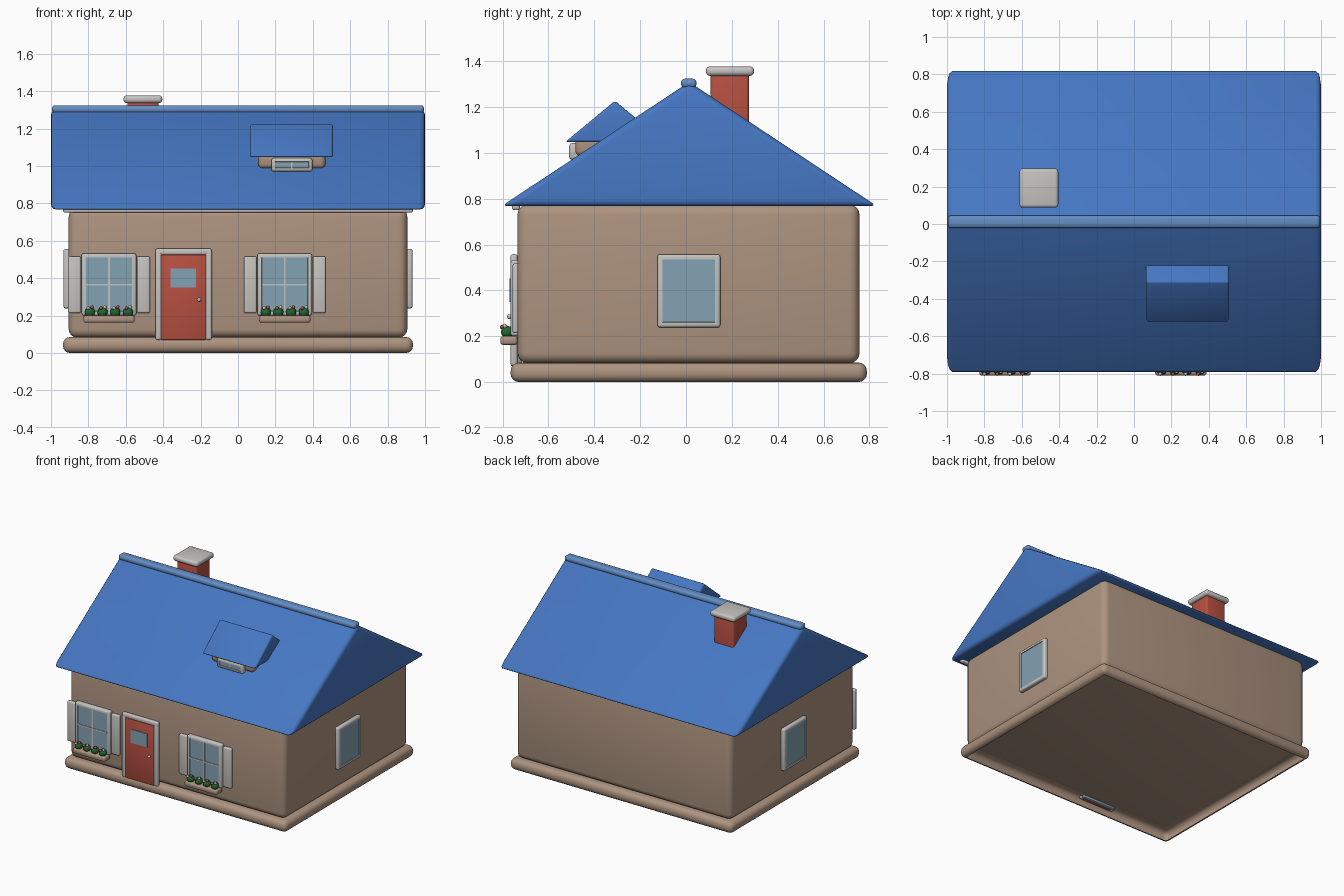
import bpy, bmesh, math
from mathutils import Vector

if "Cube" in bpy.data.objects:
    bpy.data.objects.remove(bpy.data.objects["Cube"])


def material(name, rgb):
    m = bpy.data.materials.new(name)
    m.diffuse_color = (*rgb, 1)
    m.use_nodes = True
    m.node_tree.nodes["Principled BSDF"].inputs["Base Color"].default_value = m.diffuse_color
    return m


TAN = material("tan wall", (0.42, 0.295, 0.215))
BLUE = material("roof blue", (0.06, 0.183, 0.54))
PALE_BLUE = material("ridge blue", (0.125, 0.27, 0.56))
WHITE = material("trim grey", (0.56, 0.55, 0.53))
GLASS = material("glass", (0.23, 0.36, 0.45))
RED = material("brick red", (0.47, 0.08, 0.052))
GREEN = material("leaf green", (0.017, 0.14, 0.032))


def finish(name, bm, *mats):
    mesh = bpy.data.meshes.new(name)
    bmesh.ops.recalc_face_normals(bm, faces=bm.faces[:])
    bm.to_mesh(mesh)
    bm.free()
    ob = bpy.data.objects.new(name, mesh)
    bpy.context.collection.objects.link(ob)
    for m in mats:
        mesh.materials.append(m)
    bpy.ops.object.select_all(action='DESELECT')
    bpy.context.view_layer.objects.active = ob
    ob.select_set(True)
    bpy.ops.object.shade_smooth_by_angle(angle=math.radians(60))
    return ob


def box_bm(x, y, z, r=0.0, seg=3):
    """Rounded box from (min, max) ranges."""
    bm = bmesh.new()
    bmesh.ops.create_cube(bm, size=1)
    for v in bm.verts:
        v.co = Vector([(a + b) / 2 + c * (b - a) for c, (a, b) in zip(v.co, (x, y, z))])
    if r:
        bmesh.ops.bevel(bm, geom=bm.edges[:], offset=r, segments=seg, profile=0.5, affect='EDGES')
    bm.normal_update()
    return bm


def box(name, x, y, z, mat, r=0.0, seg=3):
    return finish(name, box_bm(x, y, z, r, seg), mat)


def prism(name, profile, x, mat, r):
    """Extrude a (y, z) profile along x and round its edges."""
    bm = bmesh.new()
    a, b = [[bm.verts.new((px, py, pz)) for py, pz in profile] for px in x]
    bm.faces.new(a)
    bm.faces.new(list(reversed(b)))
    for i in range(len(a)):
        j = (i + 1) % len(a)
        bm.faces.new((a[j], a[i], b[i], b[j]))
    bmesh.ops.recalc_face_normals(bm, faces=bm.faces[:])
    bmesh.ops.bevel(bm, geom=bm.edges[:], offset=r, segments=3, profile=0.5, affect='EDGES')
    return finish(name, bm, mat)


def window(name, x, y, z, out, border, r=0.012, depth=0.005):
    """Rounded frame whose outward face is inset and sunk as the pane."""
    bm = box_bm(x, y, z, r, 3)
    out = Vector(out)
    pane = max((f for f in bm.faces if f.normal.dot(out) > 0.9), key=lambda f: f.calc_area())
    bmesh.ops.inset_region(bm, faces=[pane], thickness=border - r)
    bmesh.ops.inset_region(bm, faces=[pane], thickness=0.001)
    bmesh.ops.translate(bm, verts=list(pane.verts), vec=-out * depth)
    pane.material_index = 1
    return finish(name, bm, WHITE, GLASS)


def ball(name, loc, r, mat, sub=2):
    bm = bmesh.new()
    bmesh.ops.create_icosphere(bm, subdivisions=sub, radius=r)
    bmesh.ops.translate(bm, verts=bm.verts[:], vec=loc)
    return finish(name, bm, mat)


# Foundation: rounded band, open underneath
bm = box_bm((-0.935, 0.935), (-0.765, 0.789), (0.0, 0.085), 0.036, 4)
bottom = [f for f in bm.faces if f.normal.z < -0.99 and f.calc_area() > 1]
bmesh.ops.delete(bm, geom=bottom, context='FACES')
finish("foundation", bm, TAN)

# Walls, whose underside is the floor seen from below
box("walls", (-0.905, 0.905), (-0.735, 0.757), (0.082, 0.775), TAN, 0.045, 4)

# Main roof, ridge cap and front gutter
prism("roof", [(-0.806, 0.767), (0.834, 0.767), (0.014, 1.309)], (-1, 1), BLUE, 0.028)
box("ridge_cap", (-0.995, 0.995), (-0.022, 0.046), (1.282, 1.324), PALE_BLUE, 0.018)
box("gutter", (-0.935, 0.935), (-0.759, -0.725), (0.75, 0.785), WHITE, 0.01)

# Chimney
box("chimney", (-0.592, -0.425), (0.107, 0.275), (0.95, 1.345), RED, 0.014)
box("chimney_cap", (-0.612, -0.405), (0.087, 0.297), (1.336, 1.377), WHITE, 0.017)

# Dormer
prism("dormer_roof", [(-0.527, 1.047), (-0.093, 1.047), (-0.31, 1.227)], (0.064, 0.508), BLUE, 0.012)
box("dormer_body", (0.108, 0.467), (-0.483, -0.15), (0.985, 1.09), TAN, 0.025)
window("dormer_window", (0.178, 0.398), (-0.51, -0.45), (0.97, 1.042), (0, -1, 0), 0.022, 0.014)
box("dormer_muntin", (0.284, 0.292), (-0.508, -0.49), (0.988, 1.024), WHITE)

# Front windows with shutters, muntins and flower boxes
for side, cx in (("left", -0.69), ("right", 0.25)):
    window(side + "_window", (cx - 0.146, cx + 0.146), (-0.765, -0.72), (0.2, 0.533), (0, -1, 0), 0.027)
    box(side + "_muntin_upright", (cx - 0.005, cx + 0.005), (-0.764, -0.75), (0.22, 0.51), WHITE)
    box(side + "_muntin_bar", (cx - 0.122, cx + 0.122), (-0.764, -0.75), (0.36, 0.37), WHITE)
    for s in (-1, 1):
        a, b = sorted((cx + s * 0.15, cx + s * 0.219))
        box(side + "_shutter", (a, b), (-0.757, -0.725), (0.213, 0.517), WHITE, 0.01)
    box(side + "_flower_box", (cx - 0.137, cx + 0.137), (-0.81, -0.735), (0.162, 0.2), TAN, 0.012)
    for i in range(4):
        px = cx - 0.102 + i * 0.068
        ball(side + "_plant", (px, -0.78, 0.218), 0.028, GREEN)
        for j, (dx, dy, dz) in enumerate(((-0.008, -0.022, 0.022), (0.012, -0.01, 0.026))):
            ball(side + "_flower", (px + dx, -0.78 + dy, 0.218 + dz), 0.011,
                 RED if (i + j) % 2 else WHITE, 1)

# Front door: glazed backing, surround of two jambs and a lintel, leaf, pane and knob
box("door_backing", (-0.43, -0.152), (-0.752, -0.715), (0.072, 0.545), GLASS, 0.006, 2)
for x in ((-0.442, -0.407), (-0.175, -0.14)):
    box("door_jamb", x, (-0.766, -0.735), (0.07, 0.558), WHITE, 0.011)
box("door_lintel", (-0.442, -0.14), (-0.766, -0.735), (0.523, 0.558), WHITE, 0.011)
box("door_leaf", (-0.412, -0.17), (-0.764, -0.74), (0.07, 0.526), RED, 0.004, 2)
box("door_pane", (-0.362, -0.224), (-0.77, -0.762), (0.35, 0.452), GLASS)
ball("door_knob", (-0.208, -0.77, 0.285), 0.011, WHITE)

# Side windows, mirrored left and right
for s, label in ((-1, "left"), (1, "right")):
    a, b = sorted((s * 0.88, s * 0.933))
    window(label + "_side_window", (a, b), (-0.125, 0.15), (0.238, 0.557), (s, 0, 0), 0.027)
